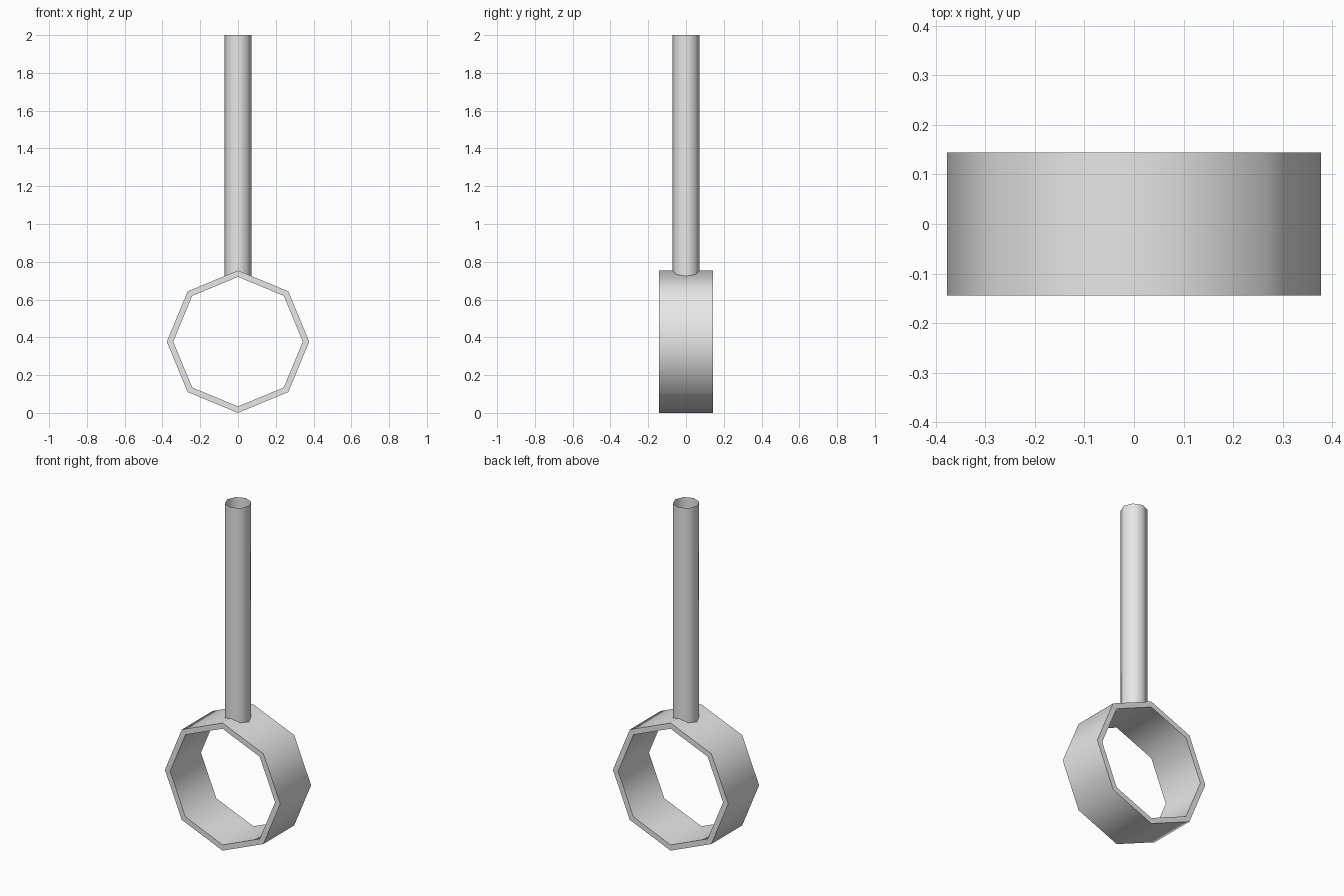
import bpy, bmesh, math

cube = bpy.data.objects.get("Cube")
if cube:
    bpy.data.objects.remove(cube, do_unlink=True)

SIDES = 8
grey = bpy.data.materials.new("plain grey")
grey.use_nodes = True
grey.diffuse_color = (0.8, 0.8, 0.8, 1)
grey.node_tree.nodes["Principled BSDF"].inputs["Base Color"].default_value = (0.8, 0.8, 0.8, 1)


def lathe(name, outline, closed):
    """Turn an (radius, height) outline around z into an eight-sided part."""
    bm = bmesh.new()
    rings = []
    for r, h in outline:
        angles = [math.tau * i / SIDES for i in range(SIDES)]
        rings.append([bm.verts.new((r * math.cos(a), r * math.sin(a), h)) for a in angles])
    pairs = list(zip(rings, rings[1:]))
    if closed:
        pairs.append((rings[-1], rings[0]))
    for low, high in pairs:
        for i in range(SIDES):
            j = (i + 1) % SIDES
            bm.faces.new((low[i], low[j], high[j], high[i]))
    mesh = bpy.data.meshes.new(name)
    bm.to_mesh(mesh)
    bm.free()
    mesh.materials.append(grey)
    obj = bpy.data.objects.new(name, mesh)
    bpy.context.collection.objects.link(obj)
    # Smooth around the part, sharp at the rims
    bpy.ops.object.select_all(action='DESELECT')
    obj.select_set(True)
    bpy.context.view_layer.objects.active = obj
    bpy.ops.object.shade_smooth_by_angle(angle=math.radians(60))
    return obj


# Octagonal ring, standing on a corner with its hole facing front
R, INNER, HALF = 0.377, 0.343, 0.144
ring = lathe("ring", [(R, -HALF), (R, HALF), (INNER, HALF), (INNER, -HALF)], True)
ring.rotation_euler.x = math.pi / 2
ring.location.z = R

# Hollow open-ended shaft sunk into the top corner of the ring
lathe("shaft", [(0.072, 0.722), (0.072, 2.0)], False)
